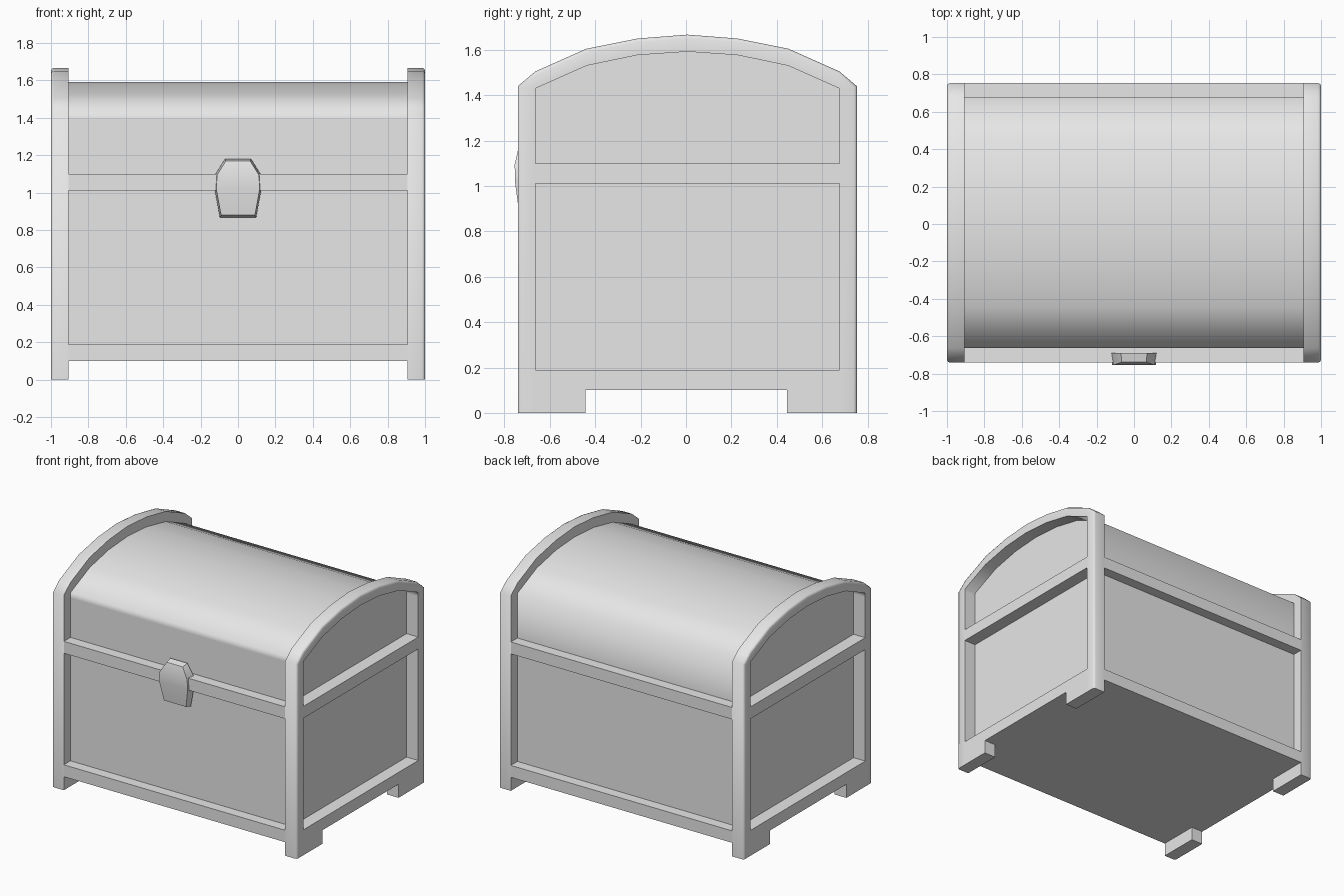
import bpy
import bmesh
import math

if "Cube" in bpy.data.objects:
    bpy.data.objects.remove(bpy.data.objects["Cube"])

grey = bpy.data.materials.new("plain grey")
grey.use_nodes = True
COLOUR = (0.8, 0.8, 0.8, 1)
grey.diffuse_color = COLOUR
grey.node_tree.nodes["Principled BSDF"].inputs["Base Color"].default_value = COLOUR

YC = 0.006                      # middle of the chest, front to back
OUT_X, IN_X = 1.0, 0.905        # frame outside and panel faces
OUT_Y, IN_Y = 0.747, 0.67
BASE, SILL, BAND_LOW, BAND_TOP = 0.1, 0.188, 1.012, 1.1


def finish(name, bm, angle=70):
    """Turn a bmesh into a shaded object."""
    bmesh.ops.recalc_face_normals(bm, faces=bm.faces)
    mesh = bpy.data.meshes.new(name)
    bm.to_mesh(mesh)
    bm.free()
    mesh.materials.append(grey)
    obj = bpy.data.objects.new(name, mesh)
    bpy.context.collection.objects.link(obj)
    bpy.ops.object.select_all(action="DESELECT")
    obj.select_set(True)
    bpy.context.view_layer.objects.active = obj
    bpy.ops.object.shade_smooth_by_angle(angle=math.radians(angle))
    return obj


def box(name, x0, x1, y0, y1, z0, z1):
    bm = bmesh.new()
    bmesh.ops.create_cube(bm, size=1)
    for v in bm.verts:
        v.co.x = x0 + (v.co.x + 0.5) * (x1 - x0)
        v.co.y = YC + y0 + (v.co.y + 0.5) * (y1 - y0)
        v.co.z = z0 + (v.co.z + 0.5) * (z1 - z0)
    return finish(name, bm)


def mirrored(points):
    """Complete a front half (y, z) path with its back half."""
    return points + [(-y, z) for y, z in reversed(points[:-1])]


# Panelled body and curved lid in one section
lid_half = [(-IN_Y, 1.43), (-0.445, 1.53), (-0.22, 1.577), (0, 1.592)]
section = ([(-IN_Y, BASE), (-IN_Y, 1.39)] + mirrored(lid_half)
           + [(IN_Y, BAND_TOP - 0.04), (IN_Y, BASE)])
bm = bmesh.new()
rings = [[bm.verts.new((x, YC + y, z)) for y, z in section] for x in (-IN_X, IN_X)]
for i in range(len(section)):
    j = (i + 1) % len(section)
    bm.faces.new((rings[0][i], rings[0][j], rings[1][j], rings[1][i]))
for ring in rings:
    bm.faces.new(ring)
finish("body_and_lid", bm)

# Arched end frames: posts and rim as one strip
outer = mirrored([(-OUT_Y, 0), (-OUT_Y, 1.44), (-IN_Y, 1.505),
                  (-0.445, 1.605), (-0.22, 1.65), (0, 1.667)])
inner = mirrored([(-IN_Y, 0), (-IN_Y, 1.4), (-IN_Y, 1.43)] + lid_half[1:])
for side, sx in (("left", 1), ("right", -1)):
    bm = bmesh.new()
    loops = [[bm.verts.new((sx * x, YC + y, z)) for y, z in path]
             for path, x in ((outer, IN_X), (outer, OUT_X), (inner, OUT_X), (inner, IN_X))]
    for a, b in zip(loops, loops[1:] + loops[:1]):
        for i in range(len(outer) - 1):
            bm.faces.new((a[i], a[i + 1], b[i + 1], b[i]))
    for end in (0, -1):
        bm.faces.new([loop[end] for loop in loops])
    rim = [bm.edges.get((loops[1][i], loops[1][i + 1])) for i in range(len(outer) - 1)]
    bmesh.ops.bevel(bm, geom=rim, offset=0.015, segments=2, profile=0.5, affect="EDGES")
    finish(side + "_end_frame", bm)

    # Side rails and feet
    x0, x1 = sorted((sx * IN_X, sx * OUT_X))
    box(side + "_bottom_rail", x0, x1, -IN_Y, IN_Y, BASE, SILL)
    box(side + "_middle_rail", x0, x1, -IN_Y, IN_Y, BAND_LOW, BAND_TOP)
    box(side + "_front_foot", x0, x1, -IN_Y, -0.45, 0, BASE)
    box(side + "_back_foot", x0, x1, 0.44, IN_Y, 0, BASE)

# Front and back rails
for end, y0, y1 in (("front", -OUT_Y, -IN_Y), ("back", IN_Y, OUT_Y)):
    box(end + "_bottom_rail", -IN_X, IN_X, y0, y1, BASE, SILL)
    box(end + "_middle_rail", -IN_X, IN_X, y0, y1, BAND_LOW, BAND_TOP)

# Latch: rows of half width, height and front depth, with a narrowed face
rows = [(0.07, 1.18, -0.738), (0.12, 1.1, -0.755), (0.125, 1.02, -0.754),
        (0.097, 0.868, -0.735)]
bm = bmesh.new()
grid = []
for w, z, y in rows:
    face_z = 1.03 + (z - 1.03) * 0.93
    grid.append([bm.verts.new(p) for p in (
        (-w, -0.69, z), (-w * 0.93, y, face_z), (w * 0.93, y, face_z), (w, -0.69, z))])
for a, b in zip(grid, grid[1:]):
    for i in range(4):
        j = (i + 1) % 4
        bm.faces.new((a[i], a[j], b[j], b[i]))
bm.faces.new(grid[0])
bm.faces.new(grid[-1])
finish("latch", bm, 40)
